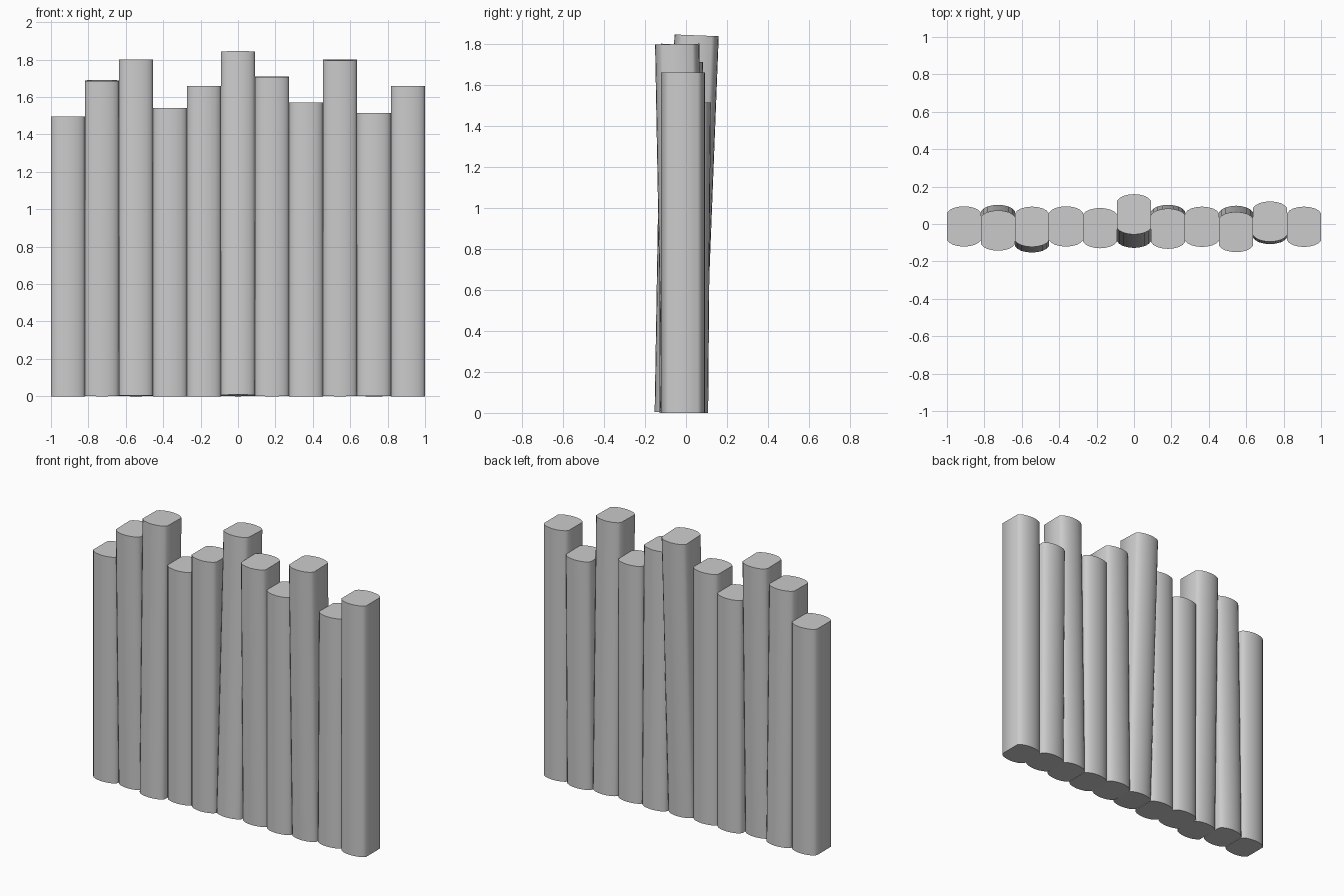
import bpy, bmesh, math

if "Cube" in bpy.data.objects:
    bpy.data.objects.remove(bpy.data.objects["Cube"])

# (top height, y of base centre, y of top centre) for each log, left to right
LOGS = [(1.495, -.013, -.013), (1.69, -.005, -.035), (1.80, -.045, -.015),
        (1.54, -.013, -.013), (1.66, -.022, -.022), (1.845, -.02, .052),
        (1.71, -.005, -.025), (1.57, -.015, -.015), (1.80, -.01, -.043),
        (1.515, .0, .013), (1.66, -.015, -.015)]
W = 2 / len(LOGS)
H, D = W / 2, .108

# Cross-section: flat where logs meet, bulging front and back
arc = [(H, .073), (.078, .087), (.058, .098), (.03, .105), (0, D)]
half = arc + [(-x, y) for x, y in arc[-2::-1]]
profile = half + [(-x, -y) for x, y in half]


def make_log(i, height, y0, y1):
    lean = math.atan2(y1 - y0, height)
    lift = abs(math.sin(lean)) * D          # lowest corner touches the ground
    length = (height - 2 * lift) / math.cos(lean)
    bm = bmesh.new()
    low = [bm.verts.new((x, y, 0)) for x, y in profile]
    top = [bm.verts.new((x, y, length)) for x, y in profile]
    n = len(profile)
    for k in range(n):
        j = (k + 1) % n
        bm.faces.new((low[k], low[j], top[j], top[k]))
    bm.faces.new(top)
    bm.faces.new(low[::-1])
    bmesh.ops.recalc_face_normals(bm, faces=bm.faces)
    for f in bm.faces:
        f.smooth = len(f.verts) == 4
    # Crisp rims at both ends
    for e in bm.edges:
        if e.calc_face_angle(0) > math.radians(60):
            e.smooth = False
    name = f"palisade_log_{i + 1}"
    me = bpy.data.meshes.new(name)
    bm.to_mesh(me)
    bm.free()
    ob = bpy.data.objects.new(name, me)
    bpy.context.collection.objects.link(ob)
    ob.location = (-1 + W * (i + .5), y0, lift)
    ob.rotation_euler.x = -lean


for i, spec in enumerate(LOGS):
    make_log(i, *spec)
